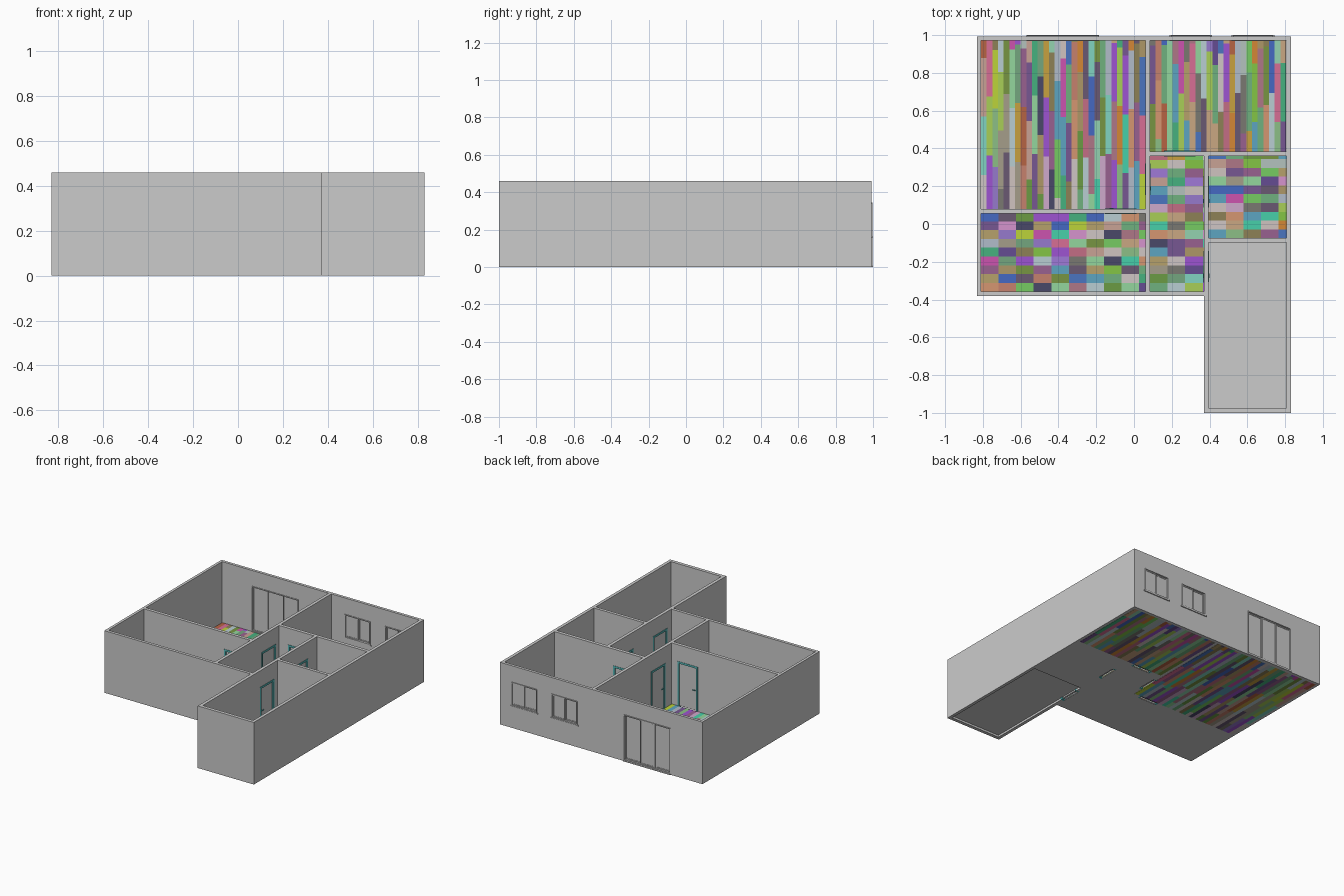
import bpy, bmesh, random
from mathutils import Vector

if "Cube" in bpy.data.objects:
    bpy.data.objects.remove(bpy.data.objects["Cube"])

random.seed(4)
H = 0.46


def add_box(bm, x0, x1, y0, y1, z0, z1, mat=0):
    geo = bmesh.ops.create_cube(bm, size=1)
    for v in geo['verts']:
        v.co = Vector(((x0 + x1) / 2 + v.co.x * (x1 - x0),
                       (y0 + y1) / 2 + v.co.y * (y1 - y0),
                       (z0 + z1) / 2 + v.co.z * (z1 - z0)))
    for f in {f for v in geo['verts'] for f in v.link_faces}:
        f.material_index = mat


def finish(bm, name, mats=()):
    me = bpy.data.meshes.new(name)
    bm.to_mesh(me)
    bm.free()
    for m in mats:
        me.materials.append(m)
    ob = bpy.data.objects.new(name, me)
    bpy.context.collection.objects.link(ob)
    return ob


def boxes(name, items, mats=()):
    bm = bmesh.new()
    for b in items:
        add_box(bm, *b)
    return finish(bm, name, mats)


def material(name, rgb):
    m = bpy.data.materials.new(name)
    m.diffuse_color = (*rgb, 1)
    m.use_nodes = True
    m.node_tree.nodes["Principled BSDF"].inputs["Base Color"].default_value = m.diffuse_color
    return m


teal = material("teal", (0.1, 0.5, 0.5))
palette = [material("floor_colour_%d" % i, [random.uniform(0.03, 0.68) for _ in range(3)])
           for i in range(48)]

# Rooms: x0, x1, y0, y1
LIVING = (-0.81, 0.062, 0.08, 0.972)
BEDROOM = (0.085, 0.807, 0.385, 0.972)
KITCHEN = (-0.81, 0.062, -0.358, 0.056)
HALL = (0.085, 0.371, -0.358, 0.36)
BATH = (0.394, 0.807, -0.075, 0.36)
GARAGE = (0.394, 0.807, -0.975, -0.098)

# Openings: axis along the wall, start, end, wall faces, z range
DOORS = {
    "garage_door_inner": ('y', -0.305, -0.145, 0.371, 0.394),
    "living_hall_door": ('y', 0.157, 0.317, 0.062, 0.085),
    "hall_bath_door": ('y', 0.09, 0.25, 0.371, 0.394),
    "hall_bedroom_door": ('x', 0.163, 0.323, 0.36, 0.385),
    "kitchen_living_door": ('x', -0.15, 0.01, 0.056, 0.08),
}
DOOR_H = 0.335
WINDOWS = [("bedroom_window_left", 0.195, 0.405, 0.165, 0.34, 2),
           ("bedroom_window_right", 0.525, 0.735, 0.165, 0.34, 2),
           ("sliding_door", -0.57, -0.185, 0.008, 0.345, 3)]

# Walls: L-shaped prism with rooms and openings cut out
bm = bmesh.new()
outline = [(-0.83, -0.38), (0.37, -0.38), (0.37, -1), (0.83, -1), (0.83, 0.993), (-0.83, 0.993)]
face = bm.faces.new([bm.verts.new((x, y, 0)) for x, y in outline])
ext = bmesh.ops.extrude_face_region(bm, geom=[face])
for v in ext['geom']:
    if isinstance(v, bmesh.types.BMVert):
        v.co.z = H
bmesh.ops.recalc_face_normals(bm, faces=bm.faces)
walls = finish(bm, "walls")


def cut(target, name, items):
    cutter = boxes(name, items)
    cutter.hide_render = True
    mod = target.modifiers.new(name, 'BOOLEAN')
    mod.operation = 'DIFFERENCE'
    mod.solver = 'EXACT'
    mod.object = cutter
    bpy.context.view_layer.objects.active = target
    bpy.ops.object.modifier_apply(modifier=name)
    bpy.data.objects.remove(cutter)


cut(walls, "room_cutter", [(*r, -0.1, H + 0.1)
                           for r in (LIVING, BEDROOM, KITCHEN, HALL, BATH, GARAGE)])
holes = []
for ax, a, b, c, d in DOORS.values():
    span = (a, b, c - 0.01, d + 0.01) if ax == 'x' else (c - 0.01, d + 0.01, a, b)
    holes.append((*span, -0.05, DOOR_H))
for _, a, b, z0, z1, _n in WINDOWS:
    holes.append((a, b, 0.95, 1.02, z0 if z0 > 0.1 else -0.05, z1))
cut(walls, "opening_cutter", holes)


# Interior doors: teal casing, grey leaf, teal handles
def door(name, ax, a, b, c, d):
    def o(u0, u1, v0, v1, z0, z1):
        return (u0, u1, v0, v1, z0, z1) if ax == 'x' else (v0, v1, u0, u1, z0, z1)
    t, p, mid = 0.011, 0.003, (c + d) / 2
    boxes(name + "_frame", [o(a - p, a + t, c - p, d + p, 0, DOOR_H + p),
                            o(b - t, b + p, c - p, d + p, 0, DOOR_H + p),
                            o(a + t, b - t, c - p, d + p, DOOR_H - t, DOOR_H + p)], [teal])
    boxes(name + "_leaf", [o(a + t, b - t, mid - 0.007, mid + 0.007, 0.009, DOOR_H - t)])
    grips = []
    for s in (-1, 1):
        v = sorted((mid + s * 0.007, mid + s * 0.016))
        w = sorted((mid + s * 0.012, mid + s * 0.016))
        grips += [o(a + 0.02, a + 0.025, *v, 0.155, 0.161),
                  o(a + 0.025, a + 0.042, *w, 0.155, 0.161)]
    boxes(name + "_handles", grips, [teal])


for n, spec in DOORS.items():
    door(n, *spec)


# Windows and sliding door: frame, staggered sashes and panes
def ring(x0, x1, y0, y1, z0, z1, t):
    return [(x0, x0 + t, y0, y1, z0, z1), (x1 - t, x1, y0, y1, z0, z1),
            (x0 + t, x1 - t, y0, y1, z0, z0 + t), (x0 + t, x1 - t, y0, y1, z1 - t, z1)]


for name, a, b, z0, z1, n in WINDOWS:
    boxes(name + "_frame", ring(a, b, 0.968, 0.998, z0, z1, 0.007))
    w = (b - a - 0.014) / n
    sashes, panes = [], []
    for i in range(n):
        y = 0.976 + 0.008 * (i % 2)
        x0, x1 = a + 0.007 + i * w, a + 0.007 + (i + 1) * w
        sashes += ring(x0, x1, y, y + 0.008, z0 + 0.007, z1 - 0.007, 0.007)
        panes.append((x0 + 0.007, x1 - 0.007, y + 0.003, y + 0.005, z0 + 0.014, z1 - 0.014))
    boxes(name + "_sashes", sashes)
    boxes(name + "_panes", panes)
    if n == 2:
        boxes(name + "_sill", [(a - 0.008, b + 0.008, 0.97, 1.0, z0 - 0.008, z0)])
    else:
        boxes(name + "_threshold", [(a, b, 0.972, 1.0, 0, z0)])


# Wooden planks: long strips with staggered joints
def planks(name, room, width=0.03, length=0.31):
    x0, x1, y0, y1 = room
    items, x = [], x0
    while x < x1 - 0.002:
        xe, y = min(x + width, x1), y0
        end = y0 + random.uniform(0.05, length)
        while y < y1 - 0.001:
            e = min(end, y1)
            items.append((x, xe, y, e, 0, 0.008, random.randrange(len(palette))))
            y, end = e, e + length
        x = xe
    boxes(name, items, palette)


# Floor tiles on a grey slab
def tiles(name, room, w=0.093, d=0.0465):
    x0, x1, y0, y1 = room
    items, y = [], y0
    while y < y1 - 0.001:
        ye, x = min(y + d, y1), x0
        while x < x1 - 0.001:
            xe = min(x + w, x1)
            items.append((x, xe, y, ye, 0.004, 0.008, random.randrange(len(palette))))
            x = xe
        y = ye
    boxes(name, items, palette)
    boxes(name + "_slab", [(x0, x1, y0, y1, 0, 0.004)])


planks("living_room_planks", LIVING)
planks("bedroom_planks", BEDROOM)
tiles("kitchen_tiles", KITCHEN)
tiles("hall_tiles", HALL)
tiles("bathroom_tiles", BATH)

# Garage floor, slightly raised
boxes("garage_floor", [(*GARAGE, 0.015, 0.02)])
